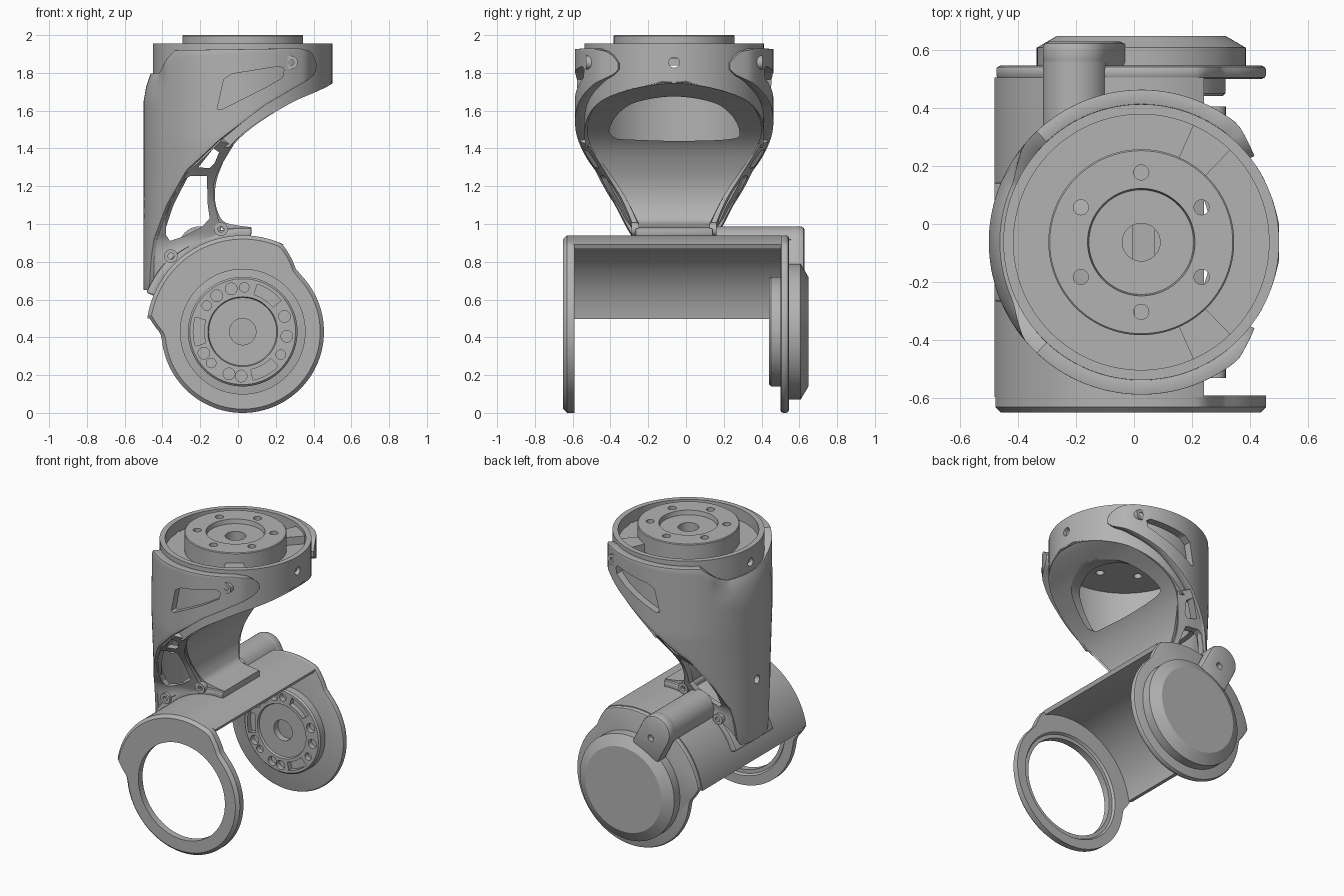
import bpy, bmesh
from math import sin, cos, pi, radians, sqrt

cube = bpy.data.objects.get("Cube")
if cube:
    bpy.data.objects.remove(cube)

grey = bpy.data.materials.new("machined_grey")
grey.use_nodes = True
grey.diffuse_color = (0.45, 0.45, 0.45, 1)
grey.node_tree.nodes["Principled BSDF"].inputs["Base Color"].default_value = (0.45, 0.45, 0.45, 1)

CX, CY, CZ = 0.025, -0.0625, 0.43     # upper axis (CX, CY), joint axis (CX, CZ)
parts, cutters = [], []


def make(name, bm, cutter=False):
    bmesh.ops.remove_doubles(bm, verts=bm.verts, dist=1e-5)
    bmesh.ops.recalc_face_normals(bm, faces=bm.faces)
    mesh = bpy.data.meshes.new(name)
    bm.to_mesh(mesh)
    bm.free()
    mesh.materials.append(grey)
    obj = bpy.data.objects.new(name, mesh)
    bpy.context.collection.objects.link(obj)
    obj.hide_render = cutter
    (cutters if cutter else parts).append(obj)
    return obj


def grid(name, rows, closed=False, thick=0):
    """Skin of quads over rows of points, optionally thickened about its middle."""
    bm = bmesh.new()
    vs = [[bm.verts.new(p) for p in row] for row in rows]
    for a, b in zip(vs, vs[1:] + vs[:1] if closed else vs[1:]):
        for i in range(len(a) - 1):
            bm.faces.new((a[i], a[i + 1], b[i + 1], b[i]))
    obj = make(name, bm)
    if thick:
        mod = obj.modifiers.new("thickness", "SOLIDIFY")
        mod.thickness, mod.offset = thick, 0
    return obj


def prism(name, polys, axis, lo, hi, cutter=False):
    """Extrude flat outlines along an axis."""
    bm = bmesh.new()
    put = {"x": lambda u, v, h: (h, u, v), "y": lambda u, v, h: (u, h, v),
           "z": lambda u, v, h: (u, v, h)}[axis]
    for poly in polys:
        ends = [[bm.verts.new(put(u, v, h)) for u, v in poly] for h in (lo, hi)]
        bm.faces.new(ends[0])
        bm.faces.new(ends[1])
        for i in range(len(poly)):
            bm.faces.new((ends[0][i - 1], ends[0][i], ends[1][i], ends[1][i - 1]))
    return make(name, bm, cutter)


def turn(name, section, axis, u, v, steps=96):
    """Revolve a closed section of (radius, height); section may depend on angle."""
    rows = []
    for k in range(steps):
        a = 2 * pi * k / steps
        pts = section(a) if callable(section) else section
        ring = [(u + r * cos(a), v + r * sin(a), h) for r, h in pts + pts[:1]]
        rows.append([(p, h, q) if axis == "y" else (p, q, h) for p, q, h in ring])
    return grid(name, rows, closed=True)


def circle(u, v, r, n=24):
    return [(u + r * cos(2 * pi * k / n), v + r * sin(2 * pi * k / n)) for k in range(n)]


def arc_band(u, v, r0, r1, a0, a1, n=40):
    angles = [radians(a0 + (a1 - a0) * k / n) for k in range(n + 1)]
    return ([(u + r1 * cos(a), v + r1 * sin(a)) for a in angles]
            + [(u + r0 * cos(a), v + r0 * sin(a)) for a in reversed(angles)])


def lerp(x, table):
    if x <= table[0][0]:
        return table[0][1]
    for (a, p), (b, q) in zip(table, table[1:]):
        if x <= b:
            return p + (q - p) * (x - a) / (b - a)
    return table[-1][1]


def spline(pts, n=6):
    out = []
    for i in range(len(pts) - 1):
        p0, p1, p2, p3 = (pts[max(0, min(len(pts) - 1, i + d))] for d in (-1, 0, 1, 2))
        for k in range(n):
            t = k / n
            out.append(tuple(b + t * ((c - a) + t * ((2 * a - 5 * b + 4 * c - d)
                       + t * (3 * b - a - 3 * c + d))) / 2
                       for a, b, c, d in zip(p0, p1, p2, p3)))
    return out + [pts[-1]]


def bevel(obj, width, segments=2):
    mod = obj.modifiers.new("soft_edges", "BEVEL")
    mod.width, mod.segments, mod.limit_method, mod.angle_limit = width, segments, "ANGLE", radians(40)


def cut(obj, cutter):
    mod = obj.modifiers.new("cut", "BOOLEAN")
    mod.operation, mod.solver, mod.object = "DIFFERENCE", "EXACT", cutter


# Joint bracket: round cheeks that swell under a thin curved bridge
def cheek_radius(a):
    return lerp(a * 180 / pi, [(44, 0.43), (50, 0.436), (66, 0.51), (170, 0.51), (181, 0.436), (186, 0.43)])


outline = [(CX + cheek_radius(a) * cos(a), CZ + cheek_radius(a) * sin(a))
           for a in (2 * pi * k / 144 for k in range(144))]
turn("front_cheek_ring", lambda a: [
    (0.33, -0.65), (cheek_radius(a) - 0.02, -0.65), (cheek_radius(a), -0.63),
    (cheek_radius(a), -0.59), (0.365, -0.59), (0.355, -0.605), (0.33, -0.605)], "y", CX, CZ, 144)
bevel(prism("rear_cheek", [outline], "y", 0.5, 0.545), 0.015)
prism("bracket_bridge", [arc_band(CX, CZ, 0.482, 0.51, 65, 172)], "y", -0.595, 0.505)
turn("rear_cap", [(0, 0.53), (0.36, 0.53), (0.36, 0.607), (0.29, 0.648), (0, 0.648)], "y", CX, CZ)

# Drive disc inside the rear cheek, with round and slotted pockets
disc = turn("drive_disc", [(0.07, 0.52), (0.07, 0.455), (0.18, 0.455), (0.185, 0.44), (0.28, 0.44),
                           (0.29, 0.45), (0.29, 0.52)], "y", CX, CZ)
pockets = [arc_band(CX, CZ, 0.205, 0.262, a - 17, a + 17, 10) for a in (56, 180, -61)]
for i, a in enumerate((144, 126, 105, 88, 20, -6, -31, -92, -108, -135, -151)):
    pockets.append(circle(CX + 0.235 * cos(radians(a)), CZ + 0.235 * sin(radians(a)),
                           0.031 if i % 3 else 0.025))
cut(disc, prism("disc_pockets", pockets, "y", 0.4, 0.475, True))


# Cable ridge running along the bridge and over the rear cheek
def ridge_outline(base):
    d = radians(117)
    local = [(base, -0.112)] + [(0.5 + 0.112 * cos(t), 0.112 * sin(t))
                                for t in (pi * (k / 20 - 0.5) for k in range(21))] + [(base, 0.112)]
    return [(CX + r * cos(d) - s * sin(d), CZ + r * sin(d) + s * cos(d)) for r, s in local]


prism("cable_ridge", [ridge_outline(0.49)], "y", 0.14, 0.56)
tab = prism("cable_ridge_tab", [ridge_outline(0.32)], "y", 0.54, 0.628)
bevel(tab, 0.02)
cut(tab, prism("tab_screw_hole", [circle(-0.17, 0.83, 0.022)], "y", 0.59, 0.7, True))

# Neck: a strip curving from the collar underside down to the foot
neck = spline([(0.49, 1.765, 0.06), (0.46, 1.745, 0.17), (0.4, 1.715, 0.28), (0.27, 1.655, 0.4),
               (0.085, 1.54, 0.46), (-0.045, 1.42, 0.44), (-0.12, 1.27, 0.34), (-0.14, 1.15, 0.265),
               (-0.12, 1.05, 0.215), (-0.07, 0.99, 0.19), (0.07, 0.965, 0.19)])
strip = grid("neck_front", [[(x, CY + w * (k / 6 - 1), z) for k in range(13)] for x, z, w in neck],
             thick=0.035)
opening = spline([(-0.3, 1.45), (0, 1.44), (0.3, 1.45), (0.345, 1.49), (0.3, 1.58), (0.2, 1.645),
                  (0, 1.675), (-0.2, 1.645), (-0.3, 1.58), (-0.345, 1.49), (-0.3, 1.45)])[:-1]
cut(strip, prism("neck_opening", [[(CY + y, z) for y, z in opening]], "x", -0.2, 0.6, True))

# Collar, its lower rim following the neck
rim = sorted((x, z) for x, z, w in neck if z > 1.4)
collar_rows = []
for k in range(120):
    a = 2 * pi * k / 120
    x, y = CX + 0.4575 * cos(a), CY + 0.4575 * sin(a)
    low = lerp(x, rim) - 0.015
    collar_rows.append([(x, y, low + (1.955 - low) * j / 6) for j in range(7)])
collar = grid("collar", collar_rows, closed=True, thick=0.035)
cut(collar, prism("collar_screw_holes", [circle(CY, 1.855, 0.028)], "x", -0.6, 0.6, True))

# Outer shell wrapping the back and sweeping forward along both sides
sweep = [(-0.455, 0.65), (-0.445, 0.675), (-0.44, 0.78), (-0.425, 0.915), (-0.36, 1.1), (-0.26, 1.285),
         (-0.1, 1.44), (0.14, 1.63), (0.4, 1.79), (0.42, 1.82)]
crest = [(-0.43, 1.79), (-0.4, 1.82), (-0.32, 1.92), (0.31, 1.93), (0.37, 1.915), (0.4, 1.89),
         (0.42, 1.85)]
narrowing = [(1.05, 0.92), (1.45, 1)]     # the shell slims towards the foot
shell_rows = []
for k in range(141):
    t = radians(142) * (k / 70 - 1)
    x = CX - 0.5 * cos(t)
    low, high = lerp(x, sweep), lerp(x, crest)
    row = []
    for j in range(17):
        z = low + (high - low) * j / 16
        r = 0.5 - 0.04 * max(0, min(1, (z - 1.68) / 0.12)) * max(0, min(1, (-0.36 - x) / 0.07))
        r -= lerp(x, [(0.34, 0), (0.42, 0.035)])
        row.append((CX - r * cos(t), CY + r * sin(t) * lerp(z, narrowing), z))
    shell_rows.append(row)
shell = grid("outer_shell", shell_rows, thick=0.05)
bevel(shell, 0.018)
recess = [(-0.11, 1.61), (-0.075, 1.765), (-0.03, 1.795), (0.22, 1.835), (0.245, 1.82),
          (0.235, 1.775), (0.15, 1.725), (-0.09, 1.605)]
cut(shell, prism("shell_recesses", [recess], "y", -0.8, 0.8, True))
cut(shell, prism("shell_back_hole", [circle(CY, 1.06, 0.028)], "x", -0.6, -0.4, True))

# Neck side walls with two windows
inner = spline([(-0.03, 1.43, 0.44), (-0.12, 1.27, 0.34), (-0.135, 1.15, 0.265), (-0.11, 1.04, 0.215),
                (-0.1, 0.96, 0.19), (-0.24, 0.89, 0.19), (-0.35, 0.81, 0.19), (-0.45, 0.68, 0.14)])
outer = spline([(-0.1, 1.45), (-0.2, 1.35), (-0.28, 1.27), (-0.36, 1.12), (-0.415, 0.97),
                (-0.435, 0.9), (-0.445, 0.8), (-0.455, 0.68)])
windows = prism("wall_windows", [
    [(-0.21, 1.3), (-0.15, 1.295), (-0.125, 1.32), (-0.1, 1.38), (-0.13, 1.4)],
    [(-0.38, 0.94), (-0.38, 1.03), (-0.35, 1.13), (-0.28, 1.24), (-0.25, 1.255), (-0.165, 1.255),
     (-0.16, 1.1), (-0.15, 1.03), (-0.19, 0.985), (-0.3, 0.93), (-0.36, 0.91)]], "y", -1, 1, True)
for name, side in (("left", 1), ("right", -1)):
    rows = []
    for (x, z, w), (p, q) in zip(inner, outer):
        edge = sqrt(0.25 - (p - CX) ** 2) * lerp(q, narrowing)
        rows.append([(x + (p - x) * k / 4, CY + side * (w + (edge - w) * k / 4), z + (q - z) * k / 4)
                     for k in range(5)])
    cut(grid("neck_wall_" + name, rows, thick=0.04), windows)

# Foot saddle clamped over the bridge, with its cross bolts
bevel(prism("foot_saddle", [arc_band(CX, CZ, 0.5, 0.55, 85, 158)], "y", CY - 0.205, CY + 0.205), 0.01)
for name, x, z, lo, hi in (("lower_bolt", -0.355, 0.83, -0.225, 0.225),
                           ("upper_bolt", -0.09, 0.972, -0.225, 0.225),
                           ("shell_screw_back", 0.28, 1.855, 0.36, 0.468),
                           ("shell_screw_front", 0.28, 1.855, -0.468, -0.36)):
    turn(name, [(0.016, CY + lo), (0.036, CY + lo), (0.036, CY + hi), (0.016, CY + hi)], "y", x, z, 24)

# Turntable hub in the collar, with bolt circle and two stop blocks
hub = turn("turntable_hub", [(0.065, 1.84), (0.45, 1.84), (0.45, 1.875), (0.32, 1.875), (0.32, 1.995),
                             (0.315, 2), (0.185, 2), (0.18, 1.97), (0.065, 1.97)], "z", CX, CY)
bolts = [circle(CX + 0.24 * cos(radians(a)), CY + 0.24 * sin(radians(a)), 0.026)
         for a in range(30, 390, 60)]
cut(hub, prism("hub_bolt_holes", bolts, "z", 1.7, 2.1, True))
for name, a in (("back", 56), ("front", -56)):
    prism("stop_block_" + name, [arc_band(CX, CY, 0.31, 0.45, a - 10, a + 10, 8)], "z", 1.86, 1.93)

# Bake modifiers, drop the cutters, smooth the curved faces
bpy.ops.object.select_all(action="DESELECT")
for obj in parts:
    obj.select_set(True)
    bpy.context.view_layer.objects.active = obj
    bpy.ops.object.convert(target="MESH")
    bpy.ops.object.shade_smooth_by_angle(angle=radians(26))
    obj.select_set(False)
for obj in cutters:
    bpy.data.objects.remove(obj)
